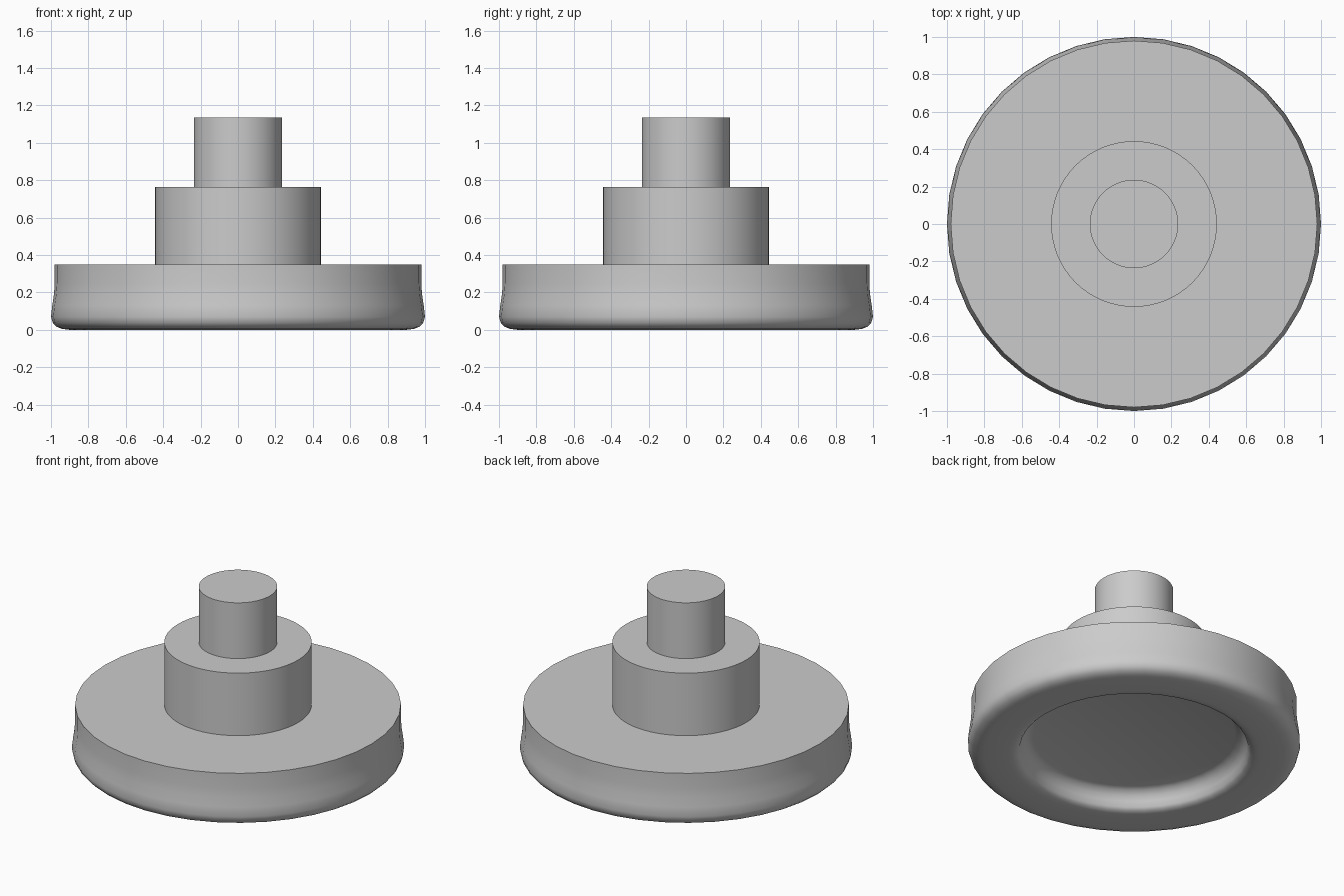
import bpy, bmesh
from math import cos, sin, tau, radians

cube = bpy.data.objects.get("Cube")
if cube:
    bpy.data.objects.remove(cube, do_unlink=True)

grey = bpy.data.materials.new("plain_grey")
grey.use_nodes = True
color = (0.6, 0.6, 0.6, 1)
grey.diffuse_color = color
grey.node_tree.nodes["Principled BSDF"].inputs["Base Color"].default_value = color


def lathe(name, profile, sides):
    """Revolve (radius, height) points, listed bottom to top, and cap both ends."""
    bm = bmesh.new()
    rings = [[bm.verts.new((r * cos(tau * i / sides), r * sin(tau * i / sides), z))
              for i in range(sides)] for r, z in profile]
    for low, high in zip(rings, rings[1:]):
        for i in range(sides):
            j = (i + 1) % sides
            bm.faces.new((low[i], low[j], high[j], high[i]))
    bm.faces.new(rings[0][::-1])
    bm.faces.new(rings[-1])
    mesh = bpy.data.meshes.new(name)
    bm.to_mesh(mesh)
    bm.free()
    mesh.materials.append(grey)
    obj = bpy.data.objects.new(name, mesh)
    bpy.context.collection.objects.link(obj)
    bpy.ops.object.select_all(action="DESELECT")
    obj.select_set(True)
    bpy.context.view_layer.objects.active = obj
    bpy.ops.object.shade_smooth_by_angle(angle=radians(35))
    return obj


# Wide foot: recessed underside, rounded lips, slightly flared outer wall
recess = [(0.61, 0.125), (0.64, 0.115), (0.665, 0.09), (0.68, 0.06), (0.69, 0.025)]
lip = [(0.705, 0.01), (0.73, 0.002), (0.76, 0)]
outer = [(0.90, 0), (0.94, 0.005), (0.97, 0.017), (0.99, 0.037), (1.0, 0.07),
         (0.993, 0.13), (0.984, 0.19), (0.98, 0.25), (0.98, 0.35)]
lathe("foot_disc", recess + lip + outer, 40)

# Stepped hub and stem
lathe("hub", [(0.443, 0.345), (0.443, 0.765)], 64)
lathe("stem", [(0.236, 0.76), (0.236, 1.135)], 64)
